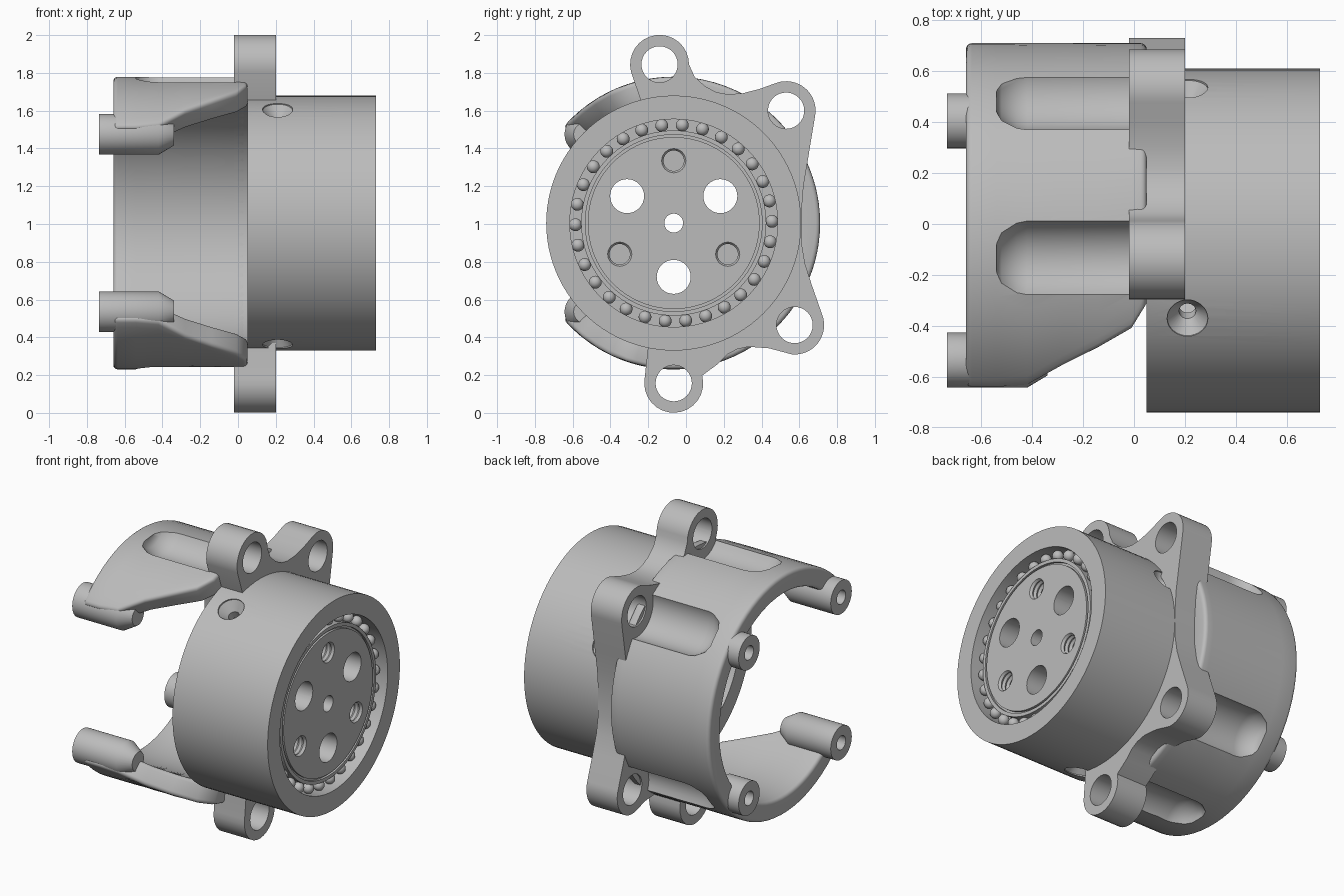
import bpy, bmesh, math
from mathutils import Matrix, Vector

if "Cube" in bpy.data.objects:
    bpy.data.objects.remove(bpy.data.objects["Cube"])

CY, CZ = -0.065, 1.005          # main axis, running along x
AXIS = Matrix.Translation((0, CY, CZ))
LUGS = [(-0.14, 1.845), (0.53, 1.6), (0.575, 0.465), (-0.065, 0.157)]

metal = bpy.data.materials.new("grey metal")
metal.use_nodes = True
metal.diffuse_color = (0.5, 0.5, 0.5, 1)
metal.node_tree.nodes["Principled BSDF"].inputs["Base Color"].default_value = (0.5, 0.5, 0.5, 1)


def at(y, z):
    return Matrix.Translation((0, y, z))


def polar(r, deg, y=CY, z=CZ):
    a = math.radians(deg)
    return y + r * math.cos(a), z + r * math.sin(a)


def lathe(bm, profile, matrix, n=48, ring=False):
    """Revolve (x, radius) points round the local x axis."""
    rows = []
    for x, r in profile:
        rows.append([bm.verts.new(matrix @ Vector((x, *polar(r, 360 * i / n, 0, 0)))) for i in range(n)])
    pairs = list(zip(rows, rows[1:])) + ([(rows[-1], rows[0])] if ring else [])
    for a, b in pairs:
        for i in range(n):
            j = (i + 1) % n
            bm.faces.new((a[i], a[j], b[j], b[i]))
    if not ring:
        bm.faces.new(rows[0])
        bm.faces.new(rows[-1])


def finish(name, bm):
    bmesh.ops.recalc_face_normals(bm, faces=bm.faces)
    mesh = bpy.data.meshes.new(name)
    bm.to_mesh(mesh)
    bm.free()
    mesh.materials.append(metal)
    ob = bpy.data.objects.new(name, mesh)
    bpy.context.collection.objects.link(ob)
    return ob


def bake(ob):
    """Apply all modifiers."""
    bpy.context.view_layer.update()
    graph = bpy.context.evaluated_depsgraph_get()
    mesh = bpy.data.meshes.new_from_object(ob.evaluated_get(graph))
    ob.modifiers.clear()
    ob.data = mesh


def cut(ob, shapes):
    """Subtract revolved shapes, given as (profile, matrix)."""
    bm = bmesh.new()
    for profile, matrix in shapes:
        lathe(bm, profile, matrix, 32)
    cutter = finish("cutter", bm)
    cutter.hide_render = True
    mod = ob.modifiers.new("cut", 'BOOLEAN')
    mod.operation, mod.solver, mod.object = 'DIFFERENCE', 'EXACT', cutter
    bake(ob)
    bpy.data.objects.remove(cutter)


def smooth(ob):
    bpy.ops.object.select_all(action='DESELECT')
    ob.select_set(True)
    bpy.context.view_layer.objects.active = ob
    bpy.ops.object.shade_smooth_by_angle(angle=math.radians(32))


# Bearing housing with countersunk radial screw holes
bm = bmesh.new()
lathe(bm, [(0.05, 0.56), (0.05, 0.675), (0.73, 0.675), (0.73, 0.55), (0.6, 0.55),
           (0.6, 0.5), (0.3, 0.5), (0.3, 0.56)], AXIS, 96, ring=True)
housing = finish("bearing_housing", bm)
screws = []
for deg in (117, 253, 27):
    turn = Vector((0, *polar(1, deg, 0, 0))).to_track_quat('X', 'Z').to_matrix().to_4x4()
    screws.append(([(0.45, 0.033), (0.61, 0.033), (0.665, 0.08), (0.75, 0.08)],
                   Matrix.Translation((0.21, CY, CZ)) @ turn))
cut(housing, screws)

# Output disc with through holes and threaded blind holes
bm = bmesh.new()
lathe(bm, [(0.3, 0.51), (0.6, 0.51), (0.6, 0.49), (0.69, 0.49), (0.69, 0.468),
           (0.675, 0.468), (0.675, 0.455), (0.69, 0.455)], AXIS, 96)
disc = finish("output_disc", bm)
thread = [(0.45 + 0.015 * i, 0.054 if i % 2 else 0.064) for i in range(18)]
holes = [([(0.2, 0.05), (0.8, 0.05)], AXIS)]
for k in range(3):
    holes.append(([(0.2, 0.09), (0.8, 0.09)], at(*polar(0.285, 30 + 120 * k))))
    holes.append((thread, at(*polar(0.33, 90 + 120 * k))))
cut(disc, holes)

# Bearing balls
bm = bmesh.new()
for k in range(30):
    y, z = polar(0.52, 12 * k + 1)
    bmesh.ops.create_uvsphere(bm, u_segments=16, v_segments=10, radius=0.034,
                              matrix=Matrix.Translation((0.655, y, z)))
balls = finish("bearing_balls", bm)

# Mounting flange: lug arcs joined by concave waists, open towards the front
WAISTS = [
    [(0.045, 1.78), (0.1, 1.73), (0.16, 1.698), (0.22, 1.687), (0.3, 1.692), (0.39, 1.715)],
    [(0.645, 1.34), (0.622, 1.2), (0.612, 1.07), (0.612, 0.9), (0.63, 0.79), (0.665, 0.68)],
    [(0.44, 0.342), (0.33, 0.35), (0.27, 0.337), (0.22, 0.31), (0.17, 0.26)],
    [(-0.2, 0.36)],
]
ARCS = [(195, 0), (110, -10), (20, -95), (15, -190)]
outline = [(-0.235, 1.64)]
for lug, (a0, a1), waist in zip(LUGS, ARCS, WAISTS):
    outline += [polar(0.156, a0 + (a1 - a0) * i / 16, *lug) for i in range(17)]
    outline += waist
outline += [polar(0.65, -102 + 204 * i / 40) for i in range(41)]
bm = bmesh.new()
face = bm.faces.new([bm.verts.new((-0.02, y, z)) for y, z in outline])
new = bmesh.ops.extrude_face_region(bm, geom=[face])["geom"]
bmesh.ops.translate(bm, vec=(0.22, 0, 0), verts=[v for v in new if isinstance(v, bmesh.types.BMVert)])
flange = finish("mounting_flange", bm)
cut(flange, [([(-0.1, 0.096), (0.3, 0.096)], at(*lug)) for lug in LUGS])

# Shell: partial tube whose two front edges taper towards the flange
STATIONS = [(-0.66, 139), (-0.54, 139), (-0.42, 138), (-0.28, 130), (-0.14, 123.5), (-0.01, 117), (0.05, 109)]
STEPS = 60
bm = bmesh.new()


def sheet(r):
    return [[bm.verts.new((x, *polar(r, lim * (2 * i / STEPS - 1)))) for i in range(STEPS + 1)]
            for x, lim in STATIONS]


outer, inner = sheet(0.775), sheet(0.65)
for s in range(len(STATIONS) - 1):
    for g in (outer, inner):
        for i in range(STEPS):
            bm.faces.new((g[s][i], g[s][i + 1], g[s + 1][i + 1], g[s + 1][i]))
    for i in (0, STEPS):
        bm.faces.new((outer[s][i], outer[s + 1][i], inner[s + 1][i], inner[s][i]))
for s in (0, -1):
    for i in range(STEPS):
        bm.faces.new((outer[s][i], outer[s][i + 1], inner[s][i + 1], inner[s][i]))
shell = finish("open_shell", bm)
bev = shell.modifiers.new("round", 'BEVEL')
bev.width, bev.segments, bev.limit_method, bev.angle_limit = 0.035, 4, 'ANGLE', math.radians(45)
bake(shell)

# Clearance pockets behind each lug
cut(shell, [([(-0.54, 0.09), (-0.52, 0.125), (-0.46, 0.16), (-0.42, 0.167), (-0.01, 0.167)], at(*lug))
            for lug in LUGS])

# Screw bosses on the shell rim: long on the front arms, short at the back
parts = [housing, disc, balls, flange, shell]
for side, sy in (("front", -1), ("back", 1)):
    for level, sz in (("lower", -1), ("upper", 1)):
        place = at(CY + sy * 0.47, CZ + sz * 0.47)
        bm = bmesh.new()
        shape = [(-0.735, 0.108), (-0.42, 0.108), (-0.34, 0.06)] if sy < 0 else [(-0.735, 0.108), (-0.57, 0.108)]
        lathe(bm, shape, place, 32)
        boss = finish(f"{side}_{level}_boss", bm)
        drill = [([(-0.8, 0.045), (-0.6, 0.045)], place)]
        cut(boss, drill)
        cut(shell, drill)
        parts.append(boss)

for ob in parts:
    smooth(ob)
